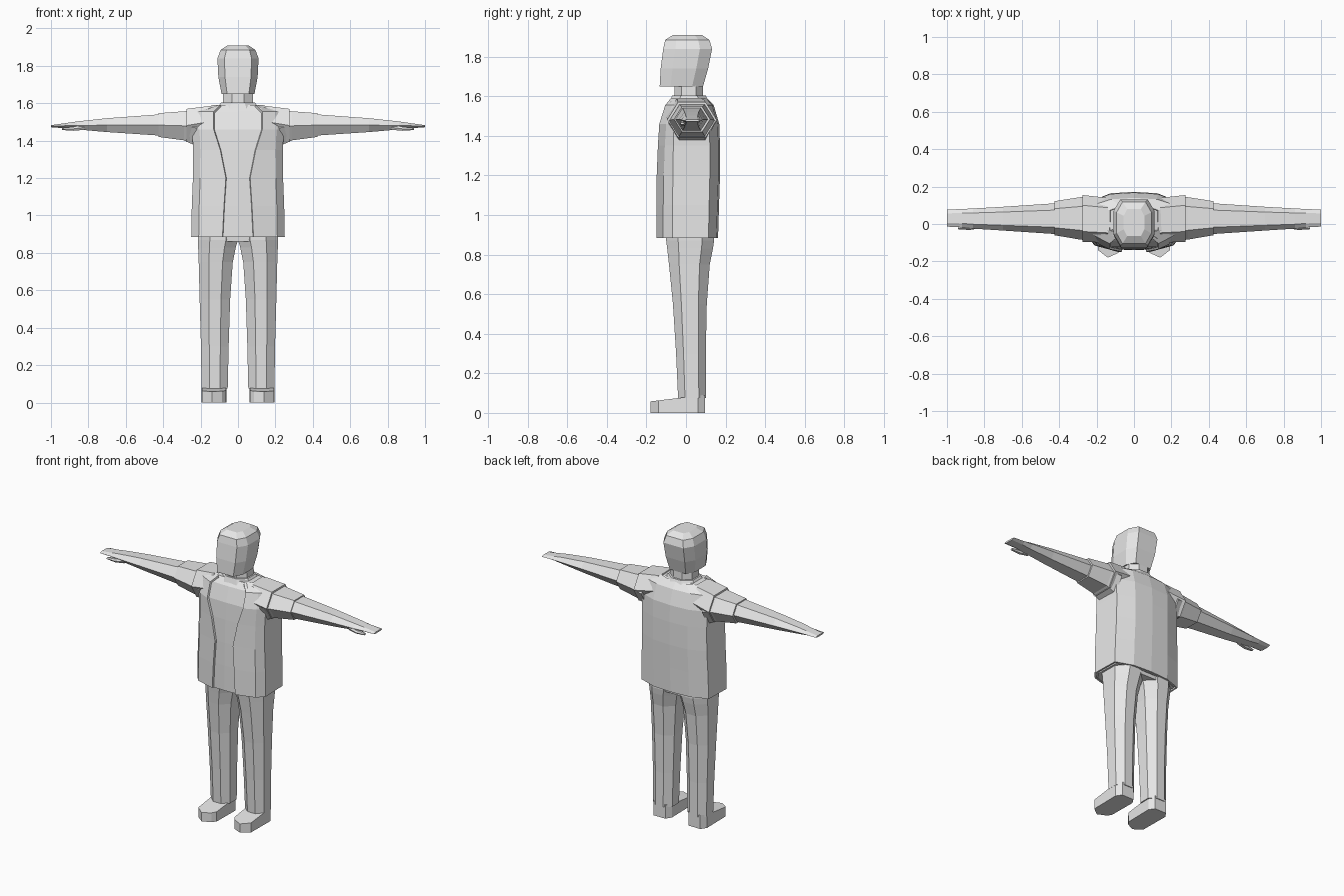
import bpy, bmesh

cube = bpy.data.objects.get("Cube")
if cube:
    bpy.data.objects.remove(cube, do_unlink=True)

grey = bpy.data.materials.new("plain grey")
grey.use_nodes = True
grey.diffuse_color = (0.8, 0.8, 0.8, 1)
grey.node_tree.nodes["Principled BSDF"].inputs["Base Color"].default_value = (0.8, 0.8, 0.8, 1)


def loft(name, rings, closed=True, mirror=False):
    """Skin a list of equal-length point rings; closed rings get end caps."""
    bm = bmesh.new()
    rows = [[bm.verts.new(p) for p in ring] for ring in rings]
    n = len(rows[0])
    for a, b in zip(rows, rows[1:]):
        for i in range(n if closed else n - 1):
            j = (i + 1) % n
            bm.faces.new((a[i], a[j], b[j], b[i]))
    if closed:
        bm.faces.new(rows[0][::-1])
        bm.faces.new(rows[-1])
        bmesh.ops.recalc_face_normals(bm, faces=bm.faces)
    mesh = bpy.data.meshes.new(name)
    bm.to_mesh(mesh)
    bm.free()
    mesh.materials.append(grey)
    obj = bpy.data.objects.new(name, mesh)
    bpy.context.collection.objects.link(obj)
    if mirror:
        obj.modifiers.new("Mirror", 'MIRROR').use_mirror_merge = False
    return obj


def octagon(z, x0, x1, y0, y1, cx=0.3, cy=0.25):
    """Horizontal box outline with cut corners."""
    dx, dy = (x1 - x0) * cx, (y1 - y0) * cy
    return [(x0 + dx, y0, z), (x1 - dx, y0, z), (x1, y0 + dy, z), (x1, y1 - dy, z),
            (x1 - dx, y1, z), (x0 + dx, y1, z), (x0, y1 - dy, z), (x0, y0 + dy, z)]


def hexagon(x, z0, z1, y0, y1):
    """Upright limb section with points at front and back."""
    d, mid = (y1 - y0) * 0.22, (z0 + z1) / 2
    return [(x, y0, mid), (x, y0 + d, z1), (x, y1 - d, z1),
            (x, y1, mid), (x, y1 - d, z0), (x, y0 + d, z0)]


def symmetric(half):
    """Add the mirrored half of an outline that runs front to back."""
    return half + [(-x, y, z) for x, y, z in reversed(half) if x > 0]


# Torso levels: height, lapel half gap, half width, front, back
levels = [(0.885, 0.083, 0.25, -0.15, 0.162), (1.05, 0.075, 0.247, -0.15, 0.167),
          (1.2, 0.065, 0.241, -0.148, 0.172), (1.35, 0.095, 0.24, -0.142, 0.172),
          (1.46, 0.13, 0.245, -0.135, 0.168), (1.555, 0.13, 0.235, -0.105, 0.14),
          (1.592, 0.095, 0.13, -0.075, 0.105)]

# Open jacket wrapping round the back
jacket = loft("jacket", [symmetric([
    (gap, f, z), (0.84 * w, f + 0.035, z), (w, f * 0.45, z),
    (w * 0.98, b * 0.7, z), (w * 0.52, b - 0.008, z), (0, b, z)])
    for z, gap, w, f, b in levels], closed=False)
wall = jacket.modifiers.new("Thickness", 'SOLIDIFY')
wall.thickness = 0.012
wall.offset = -1

# Shirt inside the jacket
loft("shirt", [symmetric([
    (0, f + 0.01, z), (gap + 0.01, f + 0.014, z), (0.8 * w, f + 0.05, z), (w - 0.02, f * 0.4, z),
    (w - 0.025, b * 0.65, z), (w * 0.5, b - 0.022, z), (0, b - 0.016, z)])
    for z, gap, w, f, b in levels])

# Collar, neck and head
loft("collar", [octagon(1.56, -0.12, 0.12, -0.085, 0.12),
                octagon(1.605, -0.09, 0.09, -0.07, 0.1)])
loft("neck", [octagon(1.57, -0.082, 0.082, -0.06, 0.088),
              octagon(1.69, -0.078, 0.078, -0.058, 0.085)])
head_levels = [(1.65, 0.088, -0.133, 0.086), (1.74, 0.105, -0.128, 0.112),
               (1.84, 0.11, -0.115, 0.132), (1.885, 0.093, -0.105, 0.118),
               (1.91, 0.055, -0.065, 0.08)]
loft("head", [octagon(z, -w, w, f, b, 0.17) for z, w, f, b in head_levels])

# Shoulders, sleeves, arms and thumbs
loft("jacket_shoulders", [hexagon(0.14, 1.42, 1.587, -0.1, 0.14),
                          hexagon(0.275, 1.392, 1.57, -0.095, 0.155)], mirror=True)
loft("jacket_sleeves", [hexagon(0.22, 1.37, 1.565, -0.09, 0.15),
                        hexagon(0.29, 1.402, 1.557, -0.083, 0.143),
                        hexagon(0.425, 1.42, 1.547, -0.06, 0.122)], mirror=True)
loft("arms", [hexagon(0.4, 1.426, 1.542, -0.055, 0.112),
              hexagon(0.7, 1.446, 1.52, -0.035, 0.092),
              hexagon(0.86, 1.46, 1.503, -0.025, 0.083),
              hexagon(0.92, 1.466, 1.494, -0.018, 0.08),
              hexagon(1.0, 1.472, 1.483, -0.014, 0.077)], mirror=True)
loft("thumbs", [hexagon(0.82, 1.458, 1.485, -0.022, 0.01),
                hexagon(0.88, 1.453, 1.474, -0.032, 0.0),
                hexagon(0.94, 1.457, 1.468, -0.028, -0.008)], mirror=True)

# Trouser legs meeting at the crotch
leg_levels = [(0.075, 0.055, 0.195, -0.04, 0.1), (0.3, 0.05, 0.198, -0.05, 0.1),
              (0.55, 0.042, 0.205, -0.066, 0.105), (0.75, 0.028, 0.21, -0.086, 0.12),
              (0.83, 0.012, 0.213, -0.095, 0.136), (0.87, 0.0, 0.215, -0.1, 0.142),
              (0.92, 0.0, 0.215, -0.1, 0.14)]
loft("trouser_legs", [octagon(*level) for level in leg_levels], mirror=True)
loft("trouser_seat", [octagon(0.862, -0.2, 0.2, -0.095, 0.135),
                      octagon(0.92, -0.21, 0.21, -0.1, 0.14)])

# Shoes with angled toes and a rising top
sole = [(0.065, -0.13), (0.085, -0.155), (0.14, -0.18), (0.192, -0.14),
        (0.195, 0.06), (0.17, 0.095), (0.085, 0.095), (0.062, 0.06)]
loft("shoes", [[(x, y, 0) for x, y in sole],
               [(x, y, 0.058 + (y + 0.18) * 0.12) for x, y in sole]], mirror=True)
